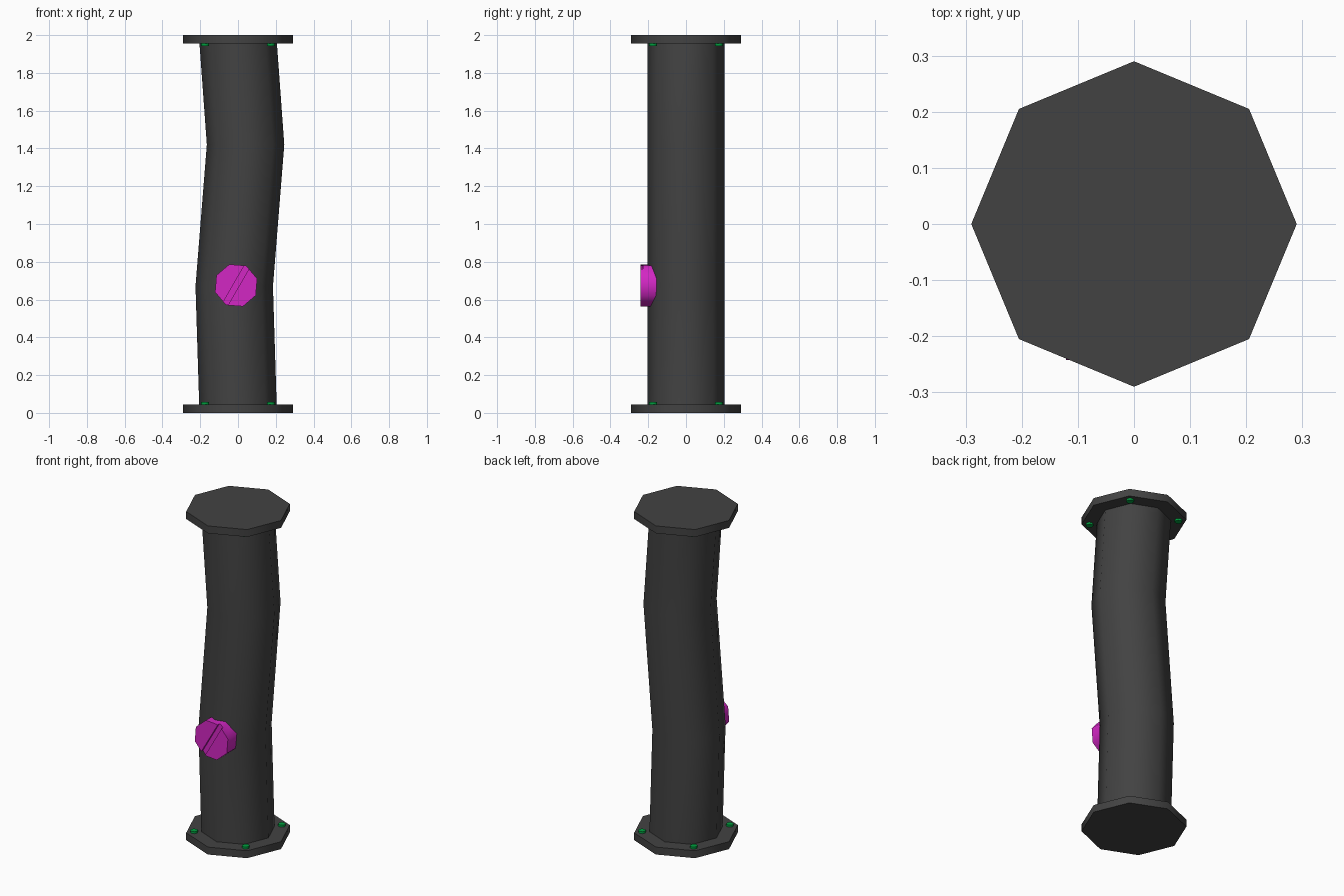
import bpy, bmesh, math
from mathutils import Matrix, Vector

if "Cube" in bpy.data.objects:
    bpy.data.objects.remove(bpy.data.objects["Cube"])


def material(name, color):
    m = bpy.data.materials.new(name)
    m.diffuse_color = (*color, 1)
    m.use_nodes = True
    m.node_tree.nodes["Principled BSDF"].inputs["Base Color"].default_value = m.diffuse_color
    return m


DARK = material("dark_metal", (0.055, 0.055, 0.055))
MAGENTA = material("magenta_paint", (0.65, 0.02, 0.55))
GREEN = material("green_paint", (0.0, 0.35, 0.05))


def loft(name, rings, mat, sides=8, turn=0.0):
    """Skin rings of (x, z, radius) into a closed, softly shaded tube."""
    bm = bmesh.new()
    loops = []
    for x, z, r in rings:
        angles = [turn + math.tau * i / sides for i in range(sides)]
        loops.append([bm.verts.new((x + r * math.cos(a), r * math.sin(a), z)) for a in angles])
    for low, high in zip(loops, loops[1:]):
        for i in range(sides):
            j = (i + 1) % sides
            bm.faces.new((low[i], low[j], high[j], high[i]))
    bm.faces.new(loops[0][::-1])
    bm.faces.new(loops[-1])
    mesh = bpy.data.meshes.new(name)
    bm.to_mesh(mesh)
    bm.free()
    mesh.materials.append(mat)
    obj = bpy.data.objects.new(name, mesh)
    bpy.context.collection.objects.link(obj)
    bpy.ops.object.select_all(action='DESELECT')
    obj.select_set(True)
    bpy.context.view_layer.objects.active = obj
    bpy.ops.object.shade_smooth_by_angle(angle=math.radians(50))
    return obj


# Bent pipe
loft("pipe", [(0, 0.03, 0.205), (-0.02, 0.67, 0.205), (0.04, 1.42, 0.205), (0, 1.97, 0.205)], DARK)

# End flanges
loft("bottom_flange", [(0, 0, 0.29), (0, 0.045, 0.29)], DARK)
loft("top_flange", [(0, 1.955, 0.29), (0, 2.0, 0.29)], DARK)

# Bolts on the inner face of each flange
for end, z0, z1 in (("bottom", 0.035, 0.057), ("top", 1.943, 1.965)):
    for i, (sx, sy) in enumerate(((1, 1), (-1, 1), (-1, -1), (1, -1))):
        bolt = loft(f"{end}_bolt_{i + 1}", [(0, z0, 0.021), (0, z1, 0.021)], GREEN)
        bolt.location = (0.174 * sx, 0.174 * sy, 0)

# Round plug on the front of the pipe
plug = loft("front_plug", [(0, 0, 0.117), (0, 0.112, 0.117)], MAGENTA, turn=math.radians(18))
plug.data.transform(Matrix.Translation((-0.01, -0.13, 0.675)) @ Matrix.Rotation(math.pi / 2, 4, 'X'))

# Diagonal screwdriver slot cut into the plug
bpy.ops.mesh.primitive_cube_add(size=1)
cutter = bpy.context.object
cutter.name = "slot_cutter"
cutter.data.transform(Matrix.Translation((-0.01, -0.242, 0.675))
                      @ Matrix.Rotation(math.radians(-60), 4, 'Y')
                      @ Matrix.Diagonal(Vector((0.4, 0.03, 0.03, 1))))
cutter.data.materials.append(MAGENTA)
cutter.hide_render = True
cutter.hide_viewport = True
cut = plug.modifiers.new("slot", 'BOOLEAN')
cut.object = cutter
cut.operation = 'DIFFERENCE'
cut.solver = 'EXACT'
